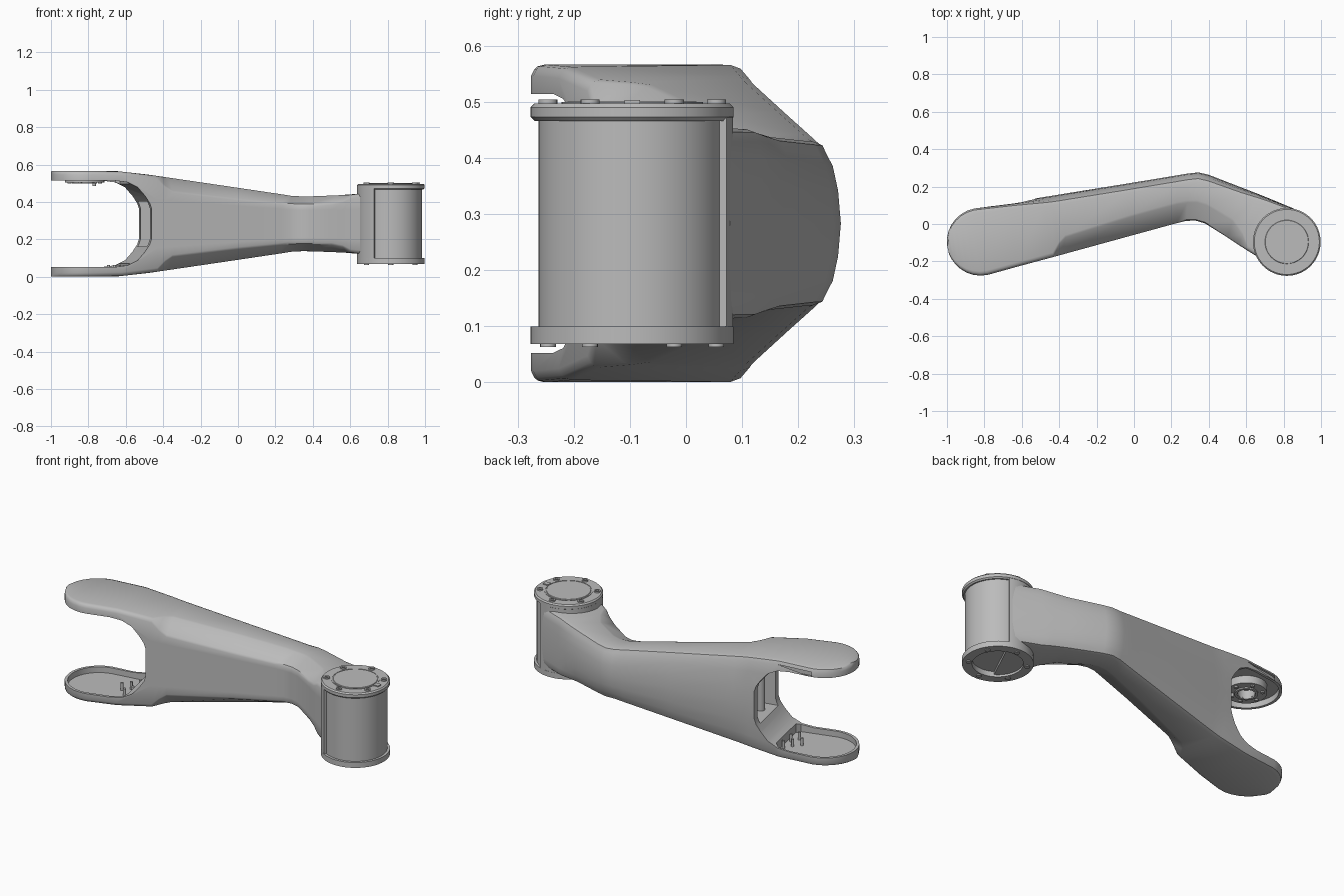
import bpy, bmesh, math
from mathutils import Matrix, Vector

cube = bpy.data.objects.get("Cube")
if cube:
    bpy.data.objects.remove(cube, do_unlink=True)

metal = bpy.data.materials.new("grey metal")
metal.use_nodes = True
GREY = (0.5, 0.5, 0.5, 1)
metal.diffuse_color = GREY
metal.node_tree.nodes["Principled BSDF"].inputs["Base Color"].default_value = GREY

MID = 0.283                                  # height of the symmetry plane
R = 0.181                                    # radius of both arm ends
FORK = Vector((-0.82, -0.095, MID))          # fork axis
HUB = Vector((0.817, -0.096, 0))             # hub axis
TILT = math.radians(12)
D = Vector((math.cos(TILT), math.sin(TILT), 0))
N = Vector((-D.y, D.x, 0))
UP = Vector((0, 0, 1))


def make(name, bm, smooth=True):
    bmesh.ops.recalc_face_normals(bm, faces=bm.faces)
    mesh = bpy.data.meshes.new(name)
    bm.to_mesh(mesh)
    bm.free()
    ob = bpy.data.objects.new(name, mesh)
    bpy.context.collection.objects.link(ob)
    mesh.materials.append(metal)
    if smooth:
        shade(ob)
    return ob


def shade(ob):
    bpy.ops.object.select_all(action='DESELECT')
    ob.select_set(True)
    bpy.context.view_layer.objects.active = ob
    bpy.ops.object.shade_smooth_by_angle(angle=math.radians(38))


def loft(name, rings, closed=False):
    """Skin a list of equal point rings; cap the ends unless closed."""
    bm = bmesh.new()
    rows = [[bm.verts.new(p) for p in ring] for ring in rings]
    pairs = list(zip(rows, rows[1:] + rows[:1]))
    for a, b in pairs if closed else pairs[:-1]:
        for i in range(len(a)):
            j = (i + 1) % len(a)
            bm.faces.new((a[i], a[j], b[j], b[i]))
    if not closed:
        bm.faces.new(rows[0])
        bm.faces.new(rows[-1])
    return make(name, bm)


def prism(name, pts, z0, z1, matrix=Matrix()):
    return loft(name, [[matrix @ Vector((x, y, z)) for x, y in pts] for z in (z0, z1)])


def disc(name, pos, r, z0, z1, seg=48, bevel=0.0, hole=0.0):
    """Turned part on a vertical axis, optionally bevelled or bored."""
    prof = [(r - bevel, z0), (r, z0 + bevel), (r, z1 - bevel), (r - bevel, z1)]
    if not bevel:
        prof = [(r, z0), (r, z1)]
    if hole:
        prof += [(hole, z1), (hole, z0)]
    rings = [[(pos.x + q * math.cos(t * math.tau / seg),
               pos.y + q * math.sin(t * math.tau / seg), z)
              for t in range(seg)] for q, z in prof]
    return loft(name, rings, closed=bool(hole))


def arc(r, a0, a1, steps):
    angles = [math.radians(a0 + (a1 - a0) * i / steps) for i in range(steps + 1)]
    return [(r * math.cos(a), r * math.sin(a)) for a in angles]


def half_height(x):
    keys = [(-9, 0.283), (-0.66, 0.283), (-0.5, 0.266), (0.2, 0.163), (0.3, 0.147),
            (0.37, 0.146), (0.6, 0.155), (0.72, 0.17), (9, 0.17)]
    for (a, ha), (b, hb) in zip(keys, keys[1:]):
        if x <= b:
            return ha + (hb - ha) * (x - a) / (b - a)


def section(front, back, scoop, drop, bulge):
    """Cross-section with a scooped front edge and a bulging back."""
    f, b = Vector((*front, 0)), Vector((*back, 0))
    length = (b - f).length
    k = min(1, length / 0.1)
    w, s, e = 0.012 * k + scoop, 0.008 + drop, length - bulge
    # (distance from the front, share of height, drop below the top)
    upper = [(0, 0.5, 0), (0, 1, s + 0.012), (0.006 * k, 1, s), (w, 1, 0.003),
             (w + 0.012 * k, 1, 0), (e - 0.026 * k, 1, 0), (e - 0.008 * k, 1, 0.007),
             (e, 1, 0.024), (e + bulge * 0.42, 0.7, 0), (e + bulge * 0.8, 0.4, 0)]
    pts = []
    for u, share, down in upper:
        p = f.lerp(b, u / length)
        pts.append((p, half_height(p.x) * share - down))
    ring = [f + UP * MID] + [p + UP * (MID + z) for p, z in pts]
    ring.append(b + UP * MID)
    return ring + [p + UP * (MID - z) for p, z in reversed(pts)]


# Arm: rounded fork end, then stations along the bent beam
rings = []
for deg in (8, 18, 30, 42, 54, 66, 78, 90):
    t = math.radians(deg)
    tip = FORK - D * R * math.cos(t)
    side = N * R * math.sin(t)
    rings.append(section((tip - side).xy, (tip + side).xy, 0, 0, 0))
stations = [
    ((-0.62, -0.227), (-0.66, 0.115), 0, 0, 0.01),
    ((-0.43, -0.176), (-0.49, 0.143), 0, 0, 0.022),
    ((-0.39, -0.165), (-0.45, 0.149), 0.045, 0.035, 0.024),
    ((-0.35, -0.154), (-0.41, 0.156), 0.072, 0.058, 0.025),
    ((0.0, -0.058), (-0.05, 0.214), 0.085, 0.048, 0.025),
    ((0.23, 0.005), (0.23, 0.26), 0.088, 0.036, 0.025),
    ((0.28, 0.017), (0.29, 0.27), 0.085, 0.034, 0.025),
    ((0.33, 0.018), (0.345, 0.276), 0.085, 0.033, 0.025),
    ((0.38, 0.003), (0.40, 0.263), 0.085, 0.033, 0.025),
    ((0.50, -0.072), (0.58, 0.193), 0.08, 0.03, 0.018),
    ((0.56, -0.112), (0.66, 0.162), 0.045, 0.02, 0.012),
    ((0.60, -0.138), (0.72, 0.138), 0, 0, 0.008),
    ((0.70, -0.2), (0.865, 0.078), 0, 0, 0.003)]
rings += [section(*s) for s in stations]
arm = loft("arm", rings)

# Fork slot, tongue pockets and the pocket in the web between the tongues
half = [(-0.4, 0.231), (0.13, 0.231), (0.2, 0.222), (0.255, 0.195),
        (0.295, 0.15), (0.322, 0.11), (0.332, 0.08)]
side_on = Matrix.Translation(FORK) @ Matrix((D, UP, -N)).transposed().to_4x4()
top_on = Matrix.Translation(FORK) @ Matrix.Rotation(TILT, 4, 'Z')
web = [(0.3, 0.12), (0.39, 0.12), (0.41, 0.1)]
cutters = [
    prism("slot_cutter", half + [(a, -z) for a, z in reversed(half)], -0.5, 0.5, side_on),
    prism("tongue_pocket_cutter", arc(R - 0.016, 90, 270, 24) + [(0.2, -0.153), (0.22, -0.13),
          (0.22, 0.13), (0.2, 0.153)], -0.264, 0.264, top_on),
    prism("web_pocket_cutter", web + [(a, -z) for a, z in reversed(web)], -0.12, 0.12, side_on)]
for cutter in cutters:
    cutter.hide_render = True
    mod = arm.modifiers.new("cut", 'BOOLEAN')
    mod.operation, mod.solver, mod.object = 'DIFFERENCE', 'EXACT', cutter
    bpy.context.view_layer.objects.active = arm
    bpy.ops.object.modifier_apply(modifier=mod.name)
    bpy.data.objects.remove(cutter, do_unlink=True)
shade(arm)

# Post in the web pocket
disc("web_post", FORK + D * 0.38 - N * 0.04, 0.022, MID - 0.125, MID + 0.125, 20)

# Mounting ring with bolts under the upper tongue
disc("mounting_ring", FORK, 0.105, 0.505, 0.55, hole=0.045)
disc("mounting_lip", FORK, 0.06, 0.498, 0.51, 32, hole=0.046)
for i in range(6):
    a = math.tau * i / 6 + TILT
    spot = FORK + Vector((math.cos(a), math.sin(a), 0)) * 0.083
    disc("mounting_bolt", spot, 0.011, 0.498, 0.508, 12)
disc("locating_pin", FORK + D * 0.04 - N * 0.06, 0.009, 0.485, 0.51, 12)

# Small pegs on the lower tongue
for a, n in ((0.17, -0.06), (0.17, 0.03), (0.2, -0.02), (0.205, 0.07), (0.13, 0.0)):
    disc("tongue_peg", FORK + D * a + N * n, 0.008, 0.015, 0.062, 10)

# Hub: yoke joined to the arm, barrel and flanges
prism("yoke", arc(R - 0.001, 69, 240, 40), 0.08, 0.485, Matrix.Translation(HUB))
disc("barrel", HUB, 0.167, 0.098, 0.47, 64)
disc("upper_flange", HUB, R, 0.466, 0.497, 64, bevel=0.007)
disc("lower_flange", HUB, R, 0.068, 0.099, 64, hole=0.13)
disc("hub_cap", HUB, 0.117, 0.49, 0.5, 48, bevel=0.002)
disc("hub_cap_rim", HUB, 0.126, 0.49, 0.4995, 48, hole=0.121)

# Hub bolts on both flanges
for i in range(6):
    a = math.tau * (i + 0.5) / 6
    spot = HUB + Vector((math.cos(a), math.sin(a), 0)) * 0.15
    disc("upper_bolt", spot, 0.017, 0.49, 0.504, 16, hole=0.009)
    disc("lower_bolt", spot, 0.014, 0.063, 0.075, 16)

# Index key on the upper flange
key = [(0.122, -0.014), (0.155, -0.014), (0.155, 0.014), (0.122, 0.014)]
prism("index_key", key, 0.49, 0.503, Matrix.Translation(HUB))
